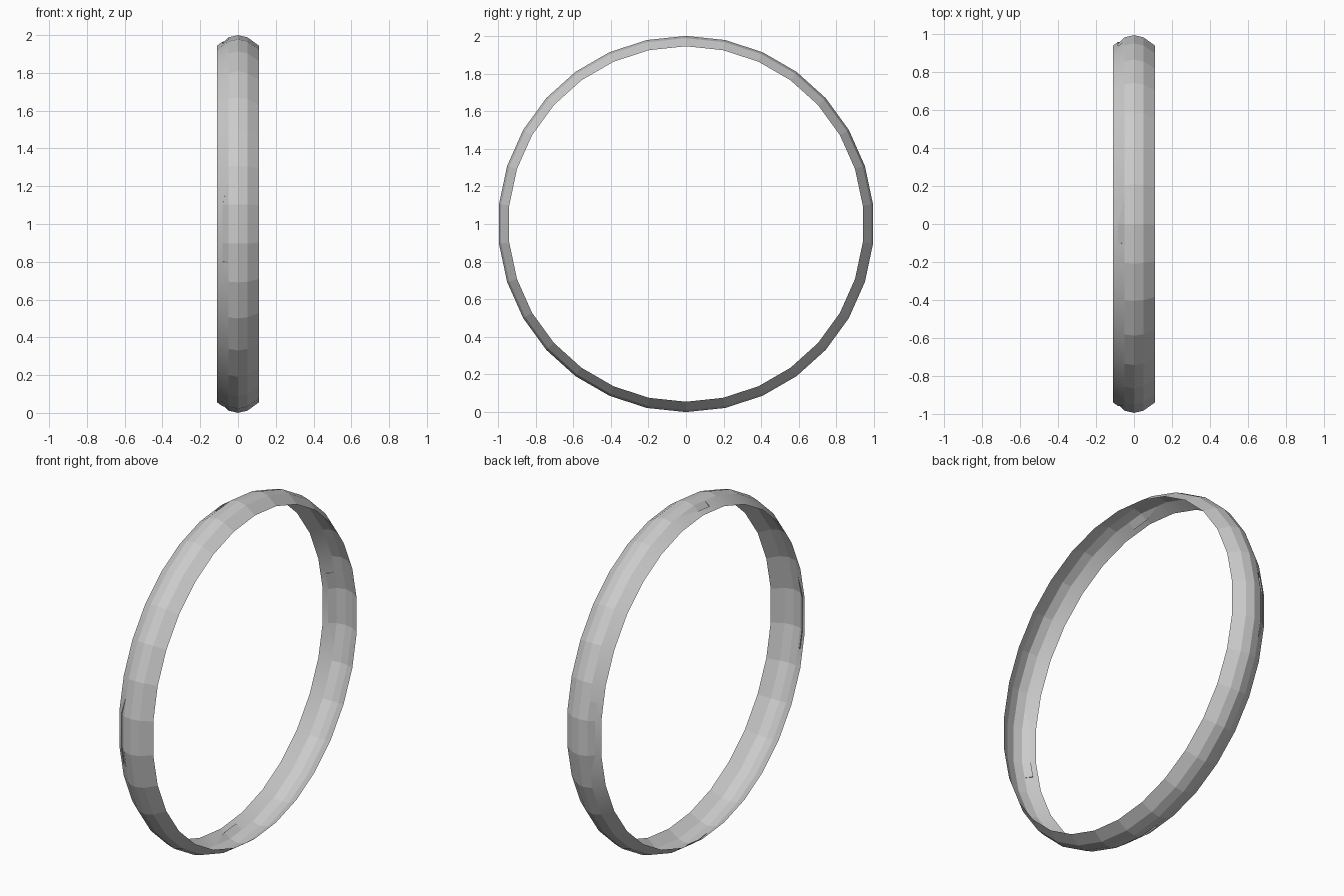
import bpy, bmesh
from math import sin, cos, radians
from mathutils import Vector

if "Cube" in bpy.data.objects:
    bpy.data.objects.remove(bpy.data.objects["Cube"])

# cross-section of the domed band: (x, radius)
PROFILE = [(-0.11, 0.945), (-0.05, 0.988), (0.0, 1.0), (0.05, 0.988), (0.11, 0.945)]
CORNERS = [6 + 12 * i for i in range(30)]          # 30-sided ring


def point(x, deg, sink=0.0):
    """Point on the faceted band at position x and angle (0 = front, 90 = top)."""
    for (xa, ra), (xb, rb) in zip(PROFILE, PROFILE[1:]):
        if xa - 1e-6 <= x <= xb + 1e-6:
            r = ra + (rb - ra) * (x - xa) / (xb - xa)
            break
    off = (deg + 6) % 12 - 6
    r = r * cos(radians(6)) / cos(radians(off)) - sink
    a = radians(deg)
    return Vector((x, -r * cos(a), 1 + r * sin(a)))


def add_face(bm, pts, smooth=False):
    f = bm.faces.new([bm.verts.new(p) for p in pts])
    f.smooth = smooth
    f.normal_update()
    c = f.calc_center_median() - Vector((0, 0, 1))
    c.x = 0
    if f.normal.dot(c) < 0:
        f.normal_flip()


def finish(name, bm):
    me = bpy.data.meshes.new(name)
    bm.to_mesh(me)
    bm.free()
    ob = bpy.data.objects.new(name, me)
    bpy.context.collection.objects.link(ob)


# faceted crown and right-hand slope
bm = bmesh.new()
for a in CORNERS:
    for (xa, _), (xb, _) in zip(PROFILE[1:], PROFILE[2:]):
        add_face(bm, [point(xa, a), point(xb, a), point(xb, a + 12), point(xa, a + 12)])
bmesh.ops.remove_doubles(bm, verts=bm.verts, dist=1e-5)
finish("ring_band", bm)

# catches: square end, start of taper, tip (degrees)
CATCHES = [(c - s, c + m, c + t) for c, s, m, t in
           [(0, 12, 6, 12.5), (90, 6, 0.5, 7), (180, 12, 6, 12.5), (270, 6, 0.5, 7)]]
EDGE, TOP, DEPTH = -0.083, -0.05, 0.008


def taper(a, catch):
    return max(0.0, min(1.0, (a - catch[1]) / (catch[2] - catch[1])))


# smooth left-hand slope with the catches left open
slope, catches = bmesh.new(), bmesh.new()
stops = sorted({round(v % 360, 3) for v in CORNERS + [v for c in CATCHES for v in c]})
for a, b in zip(stops, stops[1:] + [stops[0] + 360]):
    mid = (a + b) / 2
    hit = None
    for c in CATCHES:
        for k in (0, 360):
            if c[0] + k < mid < c[2] + k:
                hit = tuple(v + k for v in c)
    if not hit:
        add_face(slope, [point(-0.11, a), point(TOP, a), point(TOP, b), point(-0.11, b)], True)
        continue
    ta, tb = taper(a, hit), taper(b, hit)
    xa, xb = (EDGE + (TOP - 0.002 - EDGE) * t for t in (ta, tb))
    da, db = DEPTH * (1 - ta), DEPTH * (1 - tb)
    add_face(slope, [point(-0.11, a), point(xa, a), point(xb, b), point(-0.11, b)], True)
    # tilted floor, side wall and end wall of each catch
    add_face(catches, [point(xa, a, da), point(TOP, a), point(TOP, b), point(xb, b, db)])
    wall = [point(xa, a), point(xb, b), point(xb, b, db), point(xa, a, da)]
    add_face(catches, wall if db > 1e-5 else [wall[0], wall[1], wall[3]])
    if abs(a - hit[0]) < 1e-3:
        add_face(catches, [point(xa, a), point(TOP, a), point(xa, a, da)])
bmesh.ops.remove_doubles(slope, verts=slope.verts, dist=1e-5)
finish("ring_slope", slope)
finish("catches", catches)
